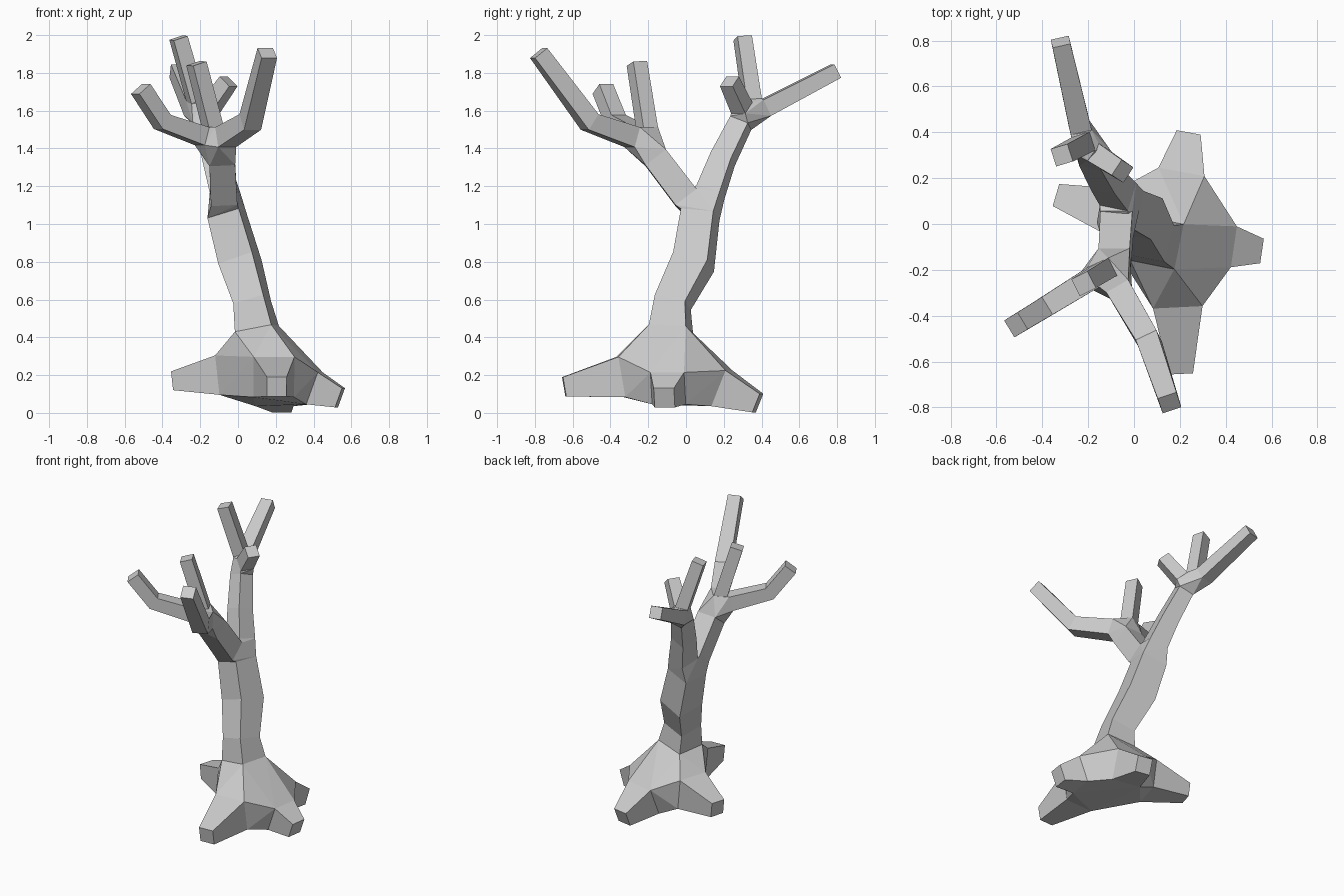
import bpy, bmesh
from mathutils import Vector

if "Cube" in bpy.data.objects:
    bpy.data.objects.remove(bpy.data.objects["Cube"])

bm = bmesh.new()
Y, Z = Vector((0, 1, 0)), Vector((0, 0, 1))


def limb(points, hint=Z, cap=True):
    """Four-sided tube through (x, y, z, half_width); returns its first and last rings."""
    pos = [Vector(p[:3]) for p in points]
    rings = []
    for i, p in enumerate(points):
        n = Vector((0, 0, 0))
        if i > 0:
            n += (pos[i] - pos[i - 1]).normalized()
        if i < len(pos) - 1:
            n += (pos[i + 1] - pos[i]).normalized()
        n.normalize()
        u = hint.cross(n).normalized()
        v = n.cross(u)
        rings.append([bm.verts.new(pos[i] + (u * a + v * b) * p[3])
                      for a, b in ((-1, -1), (1, -1), (1, 1), (-1, 1))])
    for lo, hi in zip(rings, rings[1:]):
        for k in range(4):
            j = (k + 1) % 4
            bm.faces.new((lo[k], lo[j], hi[j], hi[k]))
    if cap:
        bm.faces.new(rings[-1])
    return rings[0], rings[-1]


def joint(*rings):
    """Convex knot joining the open ends of several limbs."""
    res = bmesh.ops.convex_hull(bm, input=[v for r in rings for v in r],
                                use_existing_faces=False)
    faces = {g for g in res["geom"] if isinstance(g, bmesh.types.BMFace)}
    inner = [f for f in faces if any(all(v in r for v in f.verts) for r in rings)]
    bmesh.ops.delete(bm, geom=inner, context='FACES_ONLY')


# Trunk and the two main boughs
trunk = limb([(.10, -.08, .445, .10), (.075, -.07, .585, .084),
              (.01, .04, .80, .096), (-.06, .075, 1.05, .088)],
             Vector((.2, 1, 0)), False)
front_bough = limb([(-.075, .0, 1.14, .07), (-.085, -.16, 1.35, .068)], Y, False)
back_bough = limb([(-.07, .13, 1.17, .066), (-.12, .195, 1.345, .058),
                   (-.175, .29, 1.535, .052)], Vector((.2, 1, 0)), False)

# Roots
roots = [limb(p) for p in (
    [(.405, -.095, .13, .09), (.54, -.115, .08, .054)],
    [(.19, -.345, .19, .108), (.205, -.645, .138, .052)],
    [(.20, .19, .13, .102), (.235, .38, .052, .053)],
    [(-.08, .05, .20, .105), (-.335, .125, .17, .05)])]

# Front crown branches
front_twigs = [
    limb([(-.19, -.24, 1.465, .05), (-.40, -.37, 1.54, .045), (-.515, -.44, 1.715, .043)]),
    limb([(-.065, -.285, 1.46, .055), (.065, -.51, 1.54, .05), (.155, -.78, 1.905, .043)]),
    limb([(-.13, -.205, 1.50, .043), (-.22, -.26, 1.85, .041)], Vector((-.5, 1, 0)))]

# Back crown branches
back_twigs = [
    limb([(-.235, .42, 1.615, .047), (-.32, .795, 1.81, .04)]),
    limb([(-.22, .35, 1.65, .042), (-.315, .30, 1.985, .04)], Vector((-.3, 1, 0))),
    limb([(-.15, .295, 1.615, .045), (-.05, .23, 1.755, .04)])]

# Knots where limbs meet
joint(trunk[0], *[r[0] for r in roots])
joint(trunk[1], front_bough[0], back_bough[0])
joint(front_bough[1], *[t[0] for t in front_twigs])
joint(back_bough[1], *[t[0] for t in back_twigs])

bmesh.ops.recalc_face_normals(bm, faces=bm.faces)
mesh = bpy.data.meshes.new("bare_tree")
bm.to_mesh(mesh)
bm.free()
bpy.context.collection.objects.link(bpy.data.objects.new("bare_tree", mesh))
